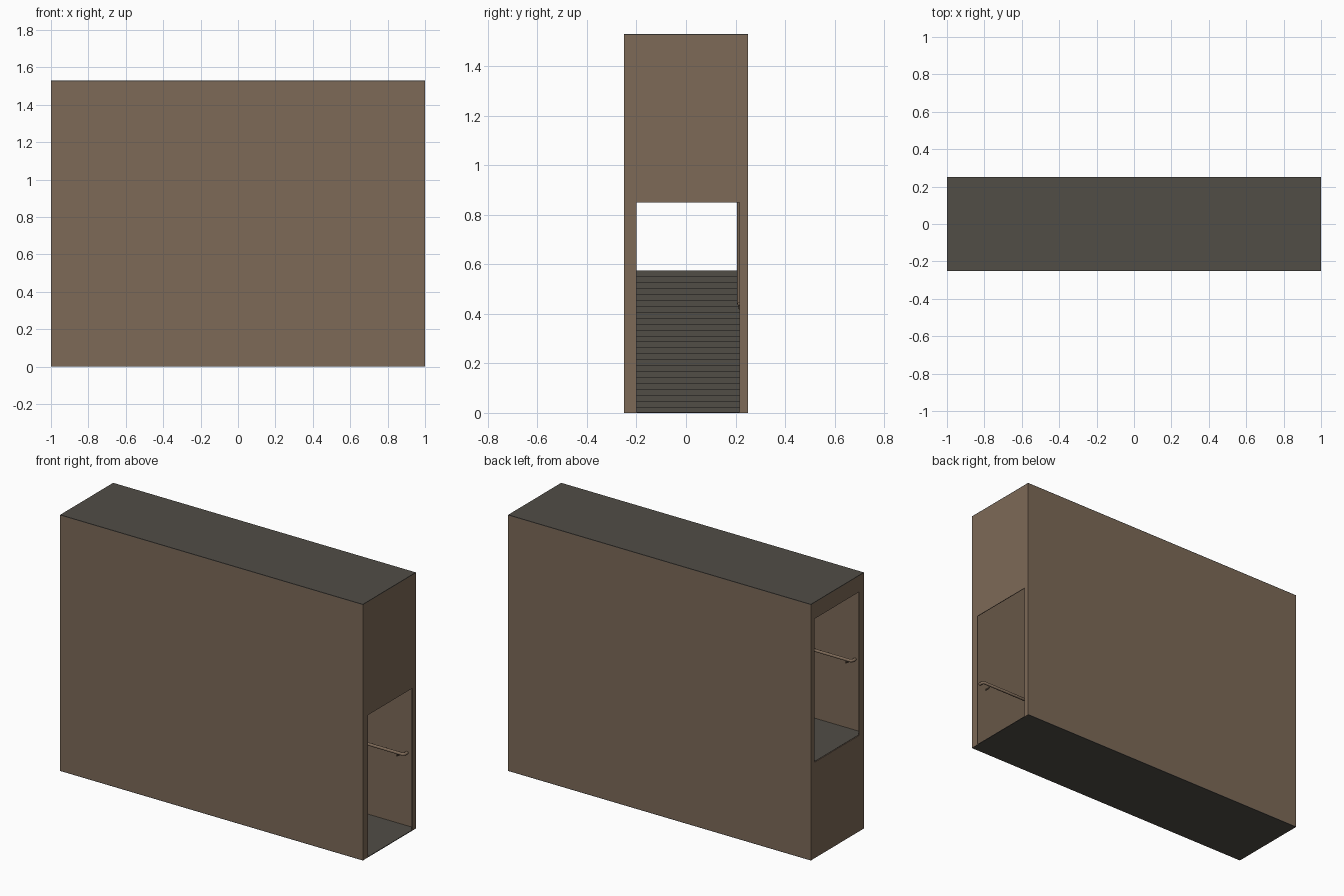
import bpy, bmesh, math

if "Cube" in bpy.data.objects:
    bpy.data.objects.remove(bpy.data.objects["Cube"])

L, W, H = 1.0, 0.25, 1.53           # half length, half width, height
UP = 0.575                          # upper landing level
X_TOP, X_BOT, STEPS = -0.455, 0.495, 24
T = 0.004                           # shell thickness


def material(name, rgb):
    m = bpy.data.materials.new(name)
    m.diffuse_color = (*rgb, 1)
    m.use_nodes = True
    m.node_tree.nodes["Principled BSDF"].inputs["Base Color"].default_value = m.diffuse_color
    return m


wall_mat = material("warm brown", (0.205, 0.142, 0.096))
floor_mat = material("dark grey", (0.083, 0.074, 0.062))


def finish(name, bm, mat):
    bmesh.ops.recalc_face_normals(bm, faces=bm.faces)
    me = bpy.data.meshes.new(name)
    bm.to_mesh(me)
    bm.free()
    me.materials.append(mat)
    ob = bpy.data.objects.new(name, me)
    bpy.context.collection.objects.link(ob)
    return ob


def boxes(name, mat, spans):
    """One object from boxes given as (x0, x1, y0, y1, z0, z1)."""
    bm = bmesh.new()
    for x0, x1, y0, y1, z0, z1 in spans:
        vs = bmesh.ops.create_cube(bm, size=1)["verts"]
        for v in vs:
            v.co = (x1 if v.co.x > 0 else x0,
                    y1 if v.co.y > 0 else y0,
                    z1 if v.co.z > 0 else z0)
    return finish(name, bm, mat)


def end_wall(name, x0, x1, y0, y1, z0, z1):
    """End wall with a doorway y0..y1, z0..z1."""
    spans = [(x0, x1, -W, y0, 0, H - T), (x0, x1, y1, W, 0, H - T),
             (x0, x1, y0, y1, z1, H - T)]
    if z0 > 0:
        spans.append((x0, x1, y0, y1, 0, z0))
    boxes(name, wall_mat, spans)


# Shell: side walls, end walls with doorways, roof and lower floor
boxes("front_wall", wall_mat, [(-L, L, -W, -W + T, T, H - T)])
boxes("back_wall", wall_mat, [(-L, L, W - T, W, T, H - T)])
end_wall("lower_end_wall", L - T, L, -0.20, 0.217, 0, 0.85)
end_wall("upper_end_wall", -L, -L + T, -0.205, 0.215, UP - 0.002, 1.43)
boxes("roof", floor_mat, [(-L, L, -W, W, H - T, H)])
boxes("lower_floor", floor_mat, [(-L, L, -W, W, 0, T)])

# Stair flight and upper landing from one stepped profile
run, rise = (X_BOT - X_TOP) / (STEPS - 1), UP / STEPS
profile = [(-L + T, UP - 0.03), (-L + T, UP), (X_TOP, UP)]
for i in range(1, STEPS):
    x, z = X_TOP + (i - 1) * run, UP - i * rise
    profile += [(x, z), (x + run, z)]
profile += [(X_BOT, 0.002), (X_BOT - 0.04, 0.002), (-0.49, UP - 0.03)]
bm = bmesh.new()
yw = W - T
face = bm.faces.new([bm.verts.new((x, -yw, z)) for x, z in profile])
ext = bmesh.ops.extrude_face_region(bm, geom=[face])["geom"]
bmesh.ops.translate(bm, vec=(0, 2 * yw, 0),
                    verts=[g for g in ext if isinstance(g, bmesh.types.BMVert)])
finish("stairs_and_landing", bm, floor_mat)


def tube(name, points, radius):
    cu = bpy.data.curves.new(name, "CURVE")
    cu.dimensions = "3D"
    cu.bevel_depth, cu.bevel_resolution = radius, 2
    cu.use_fill_caps = True
    sp = cu.splines.new("POLY")
    sp.points.add(len(points) - 1)
    for p, co in zip(sp.points, points):
        p.co = (*co, 1)
    cu.materials.append(wall_mat)
    ob = bpy.data.objects.new(name, cu)
    bpy.context.collection.objects.link(ob)


# Handrails with ends returned to the wall, on small brackets
LOW, HIGH = 0.44, 0.998
for side, label in ((-1, "front"), (1, "back")):
    ry, wy = side * 0.216, side * (W - 0.002)
    tube(label + "_handrail",
         [(0.945, wy, LOW), (0.945, ry + side * 0.008, LOW), (0.937, ry, LOW),
          (0.50, ry, LOW), (-0.455, ry, HIGH), (-0.937, ry, HIGH),
          (-0.945, ry + side * 0.008, HIGH), (-0.945, wy, HIGH)], 0.009)
    for i, (x, z) in enumerate(((-0.907, HIGH), (-0.455, HIGH),
                                (0.50, LOW), (0.90, LOW))):
        tube(f"{label}_rail_bracket_{i + 1}",
             [(x, ry, z), (x, ry, z - 0.02), (x, wy, z - 0.02)], 0.004)
